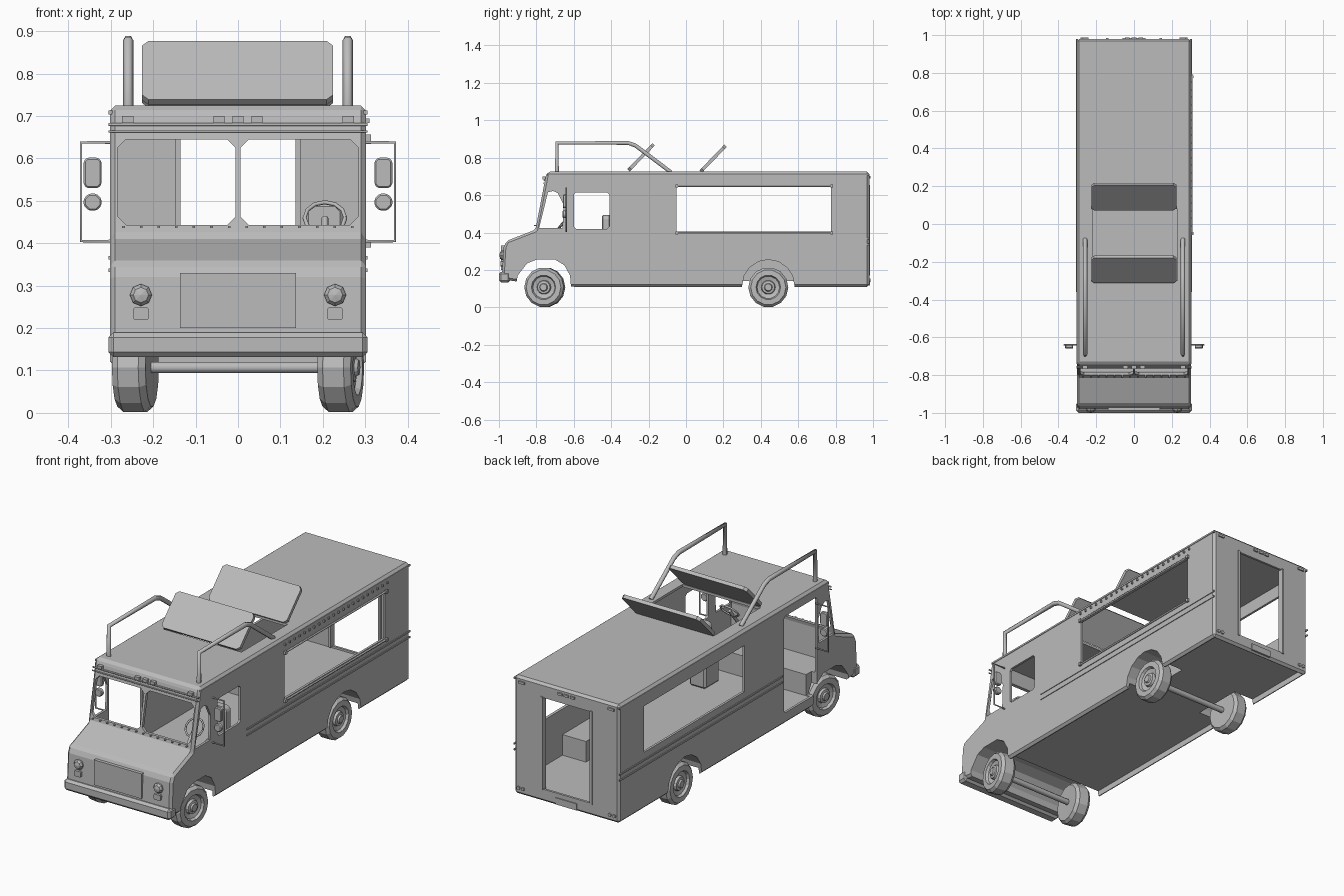
import bpy, bmesh, math
from mathutils import Matrix, Vector

if "Cube" in bpy.data.objects:
    bpy.data.objects.remove(bpy.data.objects["Cube"])

grey = bpy.data.materials.new("plain_grey")
grey.use_nodes = True
grey.diffuse_color = (0.5, 0.5, 0.5, 1)
grey.node_tree.nodes["Principled BSDF"].inputs["Base Color"].default_value = (0.5, 0.5, 0.5, 1)


def add(name, mesh):
    ob = bpy.data.objects.new(name, mesh)
    bpy.context.collection.objects.link(ob)
    mesh.materials.clear()
    mesh.materials.append(grey)
    return ob


def finish(name, bm):
    bmesh.ops.recalc_face_normals(bm, faces=bm.faces)
    mesh = bpy.data.meshes.new(name)
    bm.to_mesh(mesh)
    bm.free()
    return add(name, mesh)


def prism(name, pts, axis, lo, hi):
    """Extrude a 2D outline along an axis; the outline uses the other two axes in order."""
    def at(p, d):
        v = list(p)
        v.insert("xyz".index(axis), d)
        return v
    bm = bmesh.new()
    a = [bm.verts.new(at(p, lo)) for p in pts]
    b = [bm.verts.new(at(p, hi)) for p in pts]
    bm.faces.new(a)
    bm.faces.new(b)
    for i in range(len(pts)):
        j = (i + 1) % len(pts)
        bm.faces.new((a[i], a[j], b[j], b[i]))
    return finish(name, bm)


def rect(u0, u1, v0, v1, c=0.0):
    """Rectangle outline, with chamfered corners when c is set."""
    if not c:
        return [(u0, v0), (u1, v0), (u1, v1), (u0, v1)]
    return [(u0 + c, v0), (u1 - c, v0), (u1, v0 + c), (u1, v1 - c),
            (u1 - c, v1), (u0 + c, v1), (u0, v1 - c), (u0, v0 + c)]


def box(name, x, y, z, c=0.0):
    return prism(name, rect(*x, *z, c), "y", *y)


def bake(ob):
    dg = bpy.context.evaluated_depsgraph_get()
    mesh = bpy.data.meshes.new_from_object(ob.evaluated_get(dg))
    name = ob.name
    bpy.data.objects.remove(ob)
    ob = add(name, mesh)
    ob.name = name
    return ob


def cut(ob, *cutters):
    for c in cutters:
        m = ob.modifiers.new("cut", "BOOLEAN")
        m.operation = "DIFFERENCE"
        m.solver = "EXACT"
        m.object = c
    ob = bake(ob)
    for c in cutters:
        bpy.data.objects.remove(c)
    return ob


def bevel(ob, width):
    m = ob.modifiers.new("bevel", "BEVEL")
    m.width = width
    m.segments = 1
    m.limit_method = "ANGLE"
    return bake(ob)


def tube(name, pts, r):
    cu = bpy.data.curves.new(name, "CURVE")
    cu.dimensions = "3D"
    cu.bevel_depth = r
    cu.bevel_resolution = 1
    cu.use_fill_caps = True
    sp = cu.splines.new("POLY")
    sp.points.add(len(pts) - 1)
    for p, q in zip(sp.points, pts):
        p.co = (*q, 1)
    ob = bpy.data.objects.new(name, cu)
    bpy.context.collection.objects.link(ob)
    return bake(ob)


def lathe(name, profile, axis, sides, loc, turn=0.0):
    """Spin (radius, distance) pairs about the given direction."""
    bm = bmesh.new()
    vs = [bm.verts.new((r, 0, d)) for r, d in profile]
    es = [bm.edges.new(p) for p in zip(vs, vs[1:])]
    bmesh.ops.spin(bm, geom=vs + es, cent=(0, 0, 0), axis=(0, 0, 1),
                   angle=math.tau, steps=sides, use_merge=True)
    bmesh.ops.remove_doubles(bm, verts=bm.verts, dist=1e-4)
    rot = Vector(axis).to_track_quat("Z", "Y").to_matrix().to_4x4()
    bm.transform(Matrix.Translation(loc) @ Matrix.Rotation(turn, 4, "Z") @ rot)
    return finish(name, bm)


# Body shell: extruded side profile, hollowed out around the rear wheel wells
side = [(0.98, 0.11), (0.98, 0.725), (-0.74, 0.725), (-0.75, 0.70), (-0.805, 0.415),
        (-0.96, 0.355), (-0.975, 0.32), (-0.985, 0.15), (-0.92, 0.14), (-0.6, 0.11)]
body = bevel(prism("body_shell", side, "x", -0.302, 0.302), 0.012)
room = [(0.968, 0.165), (0.968, 0.712), (-0.728, 0.712), (-0.788, 0.425),
        (-0.78, 0.275), (-0.6, 0.275), (-0.6, 0.165)]
cavity = cut(prism("cavity", room, "x", -0.29, 0.29),
             *[box("well", sorted((s * 0.155, s * 0.4)), (0.28, 0.6), (0.1, 0.272)) for s in (-1, 1)])
front_arch = [(-0.92, 0.05), (-0.9, 0.17), (-0.85, 0.235), (-0.8, 0.255), (-0.7, 0.255),
              (-0.65, 0.225), (-0.62, 0.17), (-0.61, 0.05)]
rear_arch = [(0.44 + 0.14 * math.cos(math.pi * i / 8), 0.115 + 0.14 * math.sin(math.pi * i / 8))
             for i in range(9)] + [(0.3, 0.05), (0.58, 0.05)]
quarter = [(-0.785, 0.425), (-0.66, 0.425), (-0.655, 0.55), (-0.685, 0.61), (-0.71, 0.622), (-0.738, 0.615)]
body = cut(body, cavity,
           box("underside", (-0.285, 0.285), (-0.65, 0.965), (0, 0.14)),
           prism("arch_f", front_arch, "x", -0.4, 0.4),
           prism("arch_l", rear_arch, "x", 0.17, 0.4),
           prism("arch_r", rear_arch, "x", -0.4, -0.17))
body = cut(body,
           prism("quarter_windows", quarter, "x", -0.4, 0.4),
           prism("service_windows", rect(-0.05, 0.775, 0.405, 0.645), "x", -0.4, 0.4),
           prism("driver_window", rect(-0.6, -0.41, 0.42, 0.615, 0.012), "x", 0.2, 0.4),
           prism("side_door", rect(-0.645, -0.375, 0.168, 0.67, 0.01), "x", -0.4, -0.27),
           box("rear_door", (-0.142, 0.142), (0.9, 1.1), (0.175, 0.65)),
           box("pane_l", (0.006, 0.284), (-0.9, -0.65), (0.443, 0.645), 0.02),
           box("pane_r", (-0.284, -0.006), (-0.9, -0.65), (0.443, 0.645), 0.02),
           box("hatch_hole", (-0.22, 0.23), (-0.3, 0.08), (0.6, 0.8)))

# Open roof hatch panels
for name, y, z in (("front_hatch", -0.24, 0.802), ("rear_hatch", 0.145, 0.795)):
    panel = prism(name, rect(-0.226, 0.224, -0.096, 0.096, 0.015), "z", -0.009, 0.009)
    panel.data.transform(Matrix.Translation((0, y, z)) @ Matrix.Rotation(math.radians(46), 4, "X"))

# Front bumper, grille, windscreen trim and marker lamps
bevel(box("front_bumper", (-0.306, 0.306), (-1.0, -0.94), (0.132, 0.19)), 0.012)
box("grille_panel", (-0.137, 0.137), (-0.988, -0.97), (0.2, 0.33))
tube("visor_trim", [(-0.305, -0.757, 0.68), (0.305, -0.757, 0.68)], 0.004)
tube("visor_trim_lower", [(-0.305, -0.761, 0.664), (0.305, -0.761, 0.664)], 0.003)
for x in (-0.26, -0.045, 0, 0.045, 0.26):
    box("front_marker_lamp", (x - 0.013, x + 0.013), (-0.767, -0.745), (0.684, 0.7))
for i in range(14):
    x = -0.27 + i * 0.0415
    box("windscreen_rivet", (x - 0.003, x + 0.003), (-0.812, -0.798), (0.436, 0.441))

# Parts repeated on both sides
tyre = [(0, -0.038), (0.094, -0.04), (0.107, -0.025), (0.107, 0.025), (0.094, 0.04), (0.066, 0.041),
        (0.06, 0.028), (0.038, 0.022), (0.034, 0.034), (0.022, 0.036), (0.018, 0.044), (0, 0.044)]
for s, tag in ((1, "left"), (-1, "right")):
    def span(a, b):
        return sorted((s * a, s * b))
    # Wheels, the front pair steered slightly
    for end, y, turn in (("front", -0.755, -0.17), ("rear", 0.44, 0.0)):
        lathe(f"{tag}_{end}_wheel", tyre, (s, 0, 0), 14, (s * 0.242, y, 0.107), turn)
    # Head lamps and indicators
    lathe(f"{tag}_head_lamp", [(0, 0.014), (0.018, 0.01), (0.026, 0), (0.026, -0.02)],
          (0, -1, 0), 8, (s * 0.229, -0.984, 0.278))
    box(f"{tag}_indicator", span(0.21, 0.248), (-0.992, -0.97), (0.219, 0.248), 0.004)
    # Mirror on its tube bracket
    tube(f"{tag}_mirror_bracket", [(s * 0.298, -0.64, 0.405), (s * 0.37, -0.64, 0.405),
                                   (s * 0.37, -0.64, 0.638), (s * 0.298, -0.64, 0.638)], 0.004)
    bevel(box(f"{tag}_mirror", span(0.322, 0.364), (-0.658, -0.638), (0.53, 0.602), 0.008), 0.004)
    bevel(box(f"{tag}_round_mirror", span(0.322, 0.364), (-0.66, -0.638), (0.477, 0.517), 0.012), 0.004)
    # Roof bar and drip rail
    tube(f"{tag}_roof_bar", [(s * 0.259, -0.69, 0.72), (s * 0.259, -0.69, 0.879), (s * 0.259, -0.31, 0.879),
                             (s * 0.259, -0.27, 0.865), (s * 0.259, -0.08, 0.722)], 0.012)
    box(f"{tag}_drip_rail", span(0.296, 0.305), (-0.74, 0.98), (0.704, 0.713))
    # Double rub rail along the flank
    for z in (0.336, 0.366):
        box(f"{tag}_rub_rail", span(0.3, 0.306), (-0.36, 0.98), (z - 0.004, z + 0.004))
    # Rear lamps
    for x in (0.25, 0.275):
        lathe(f"{tag}_tail_lamp", [(0, 0.006), (0.009, 0.006), (0.009, -0.006)],
              (0, 1, 0), 8, (s * x, 0.981, 0.145))
    box(f"{tag}_rear_marker", span(0.24, 0.275), (0.975, 0.987), (0.69, 0.702))
    box(f"{tag}_rear_door_jamb", span(0.136, 0.148), (0.955, 0.985), (0.17, 0.655))

# Service window rods and awning hinges
for z in (0.398, 0.648):
    tube("service_window_rod", [(0.306, -0.055, z), (0.306, 0.785, z)], 0.005)
    for y in (-0.05, 0.78):
        box("rod_bracket", (0.298, 0.314), (y - 0.007, y + 0.007), (z - 0.008, z + 0.008))
for i in range(22):
    y = -0.05 + i * 0.04
    box("awning_hinge", (0.298, 0.31), (y - 0.004, y + 0.004), (0.684, 0.694))

# Rear details
for x in (-0.035, 0, 0.035):
    box("rear_centre_marker", (x - 0.012, x + 0.012), (0.975, 0.987), (0.69, 0.702))
box("rear_plate", (-0.06, 0.06), (0.975, 0.985), (0.118, 0.152))

# Axles and front cross beam
for name, y in (("front_axle", -0.755), ("rear_axle", 0.44)):
    tube(name, [(-0.22, y, 0.107), (0.22, y, 0.107)], 0.015)

# Driver seat and steering wheel
bevel(box("seat_base", (0.155, 0.25), (-0.5, -0.38), (0.165, 0.33)), 0.01)
bevel(box("seat_back", (0.16, 0.246), (-0.45, -0.405), (0.32, 0.493), 0.015), 0.006)
tilt = Matrix.Rotation(math.radians(50), 3, "X")
ring = [Vector((0.205, -0.65, 0.46)) + tilt @ Vector((0.048 * math.cos(a), 0.048 * math.sin(a), 0))
        for a in [math.tau * i / 12 for i in range(13)]]
tube("steering_wheel", ring, 0.005)
tube("steering_column", [(0.205, -0.65, 0.46), (0.205, -0.74, 0.35)], 0.008)
